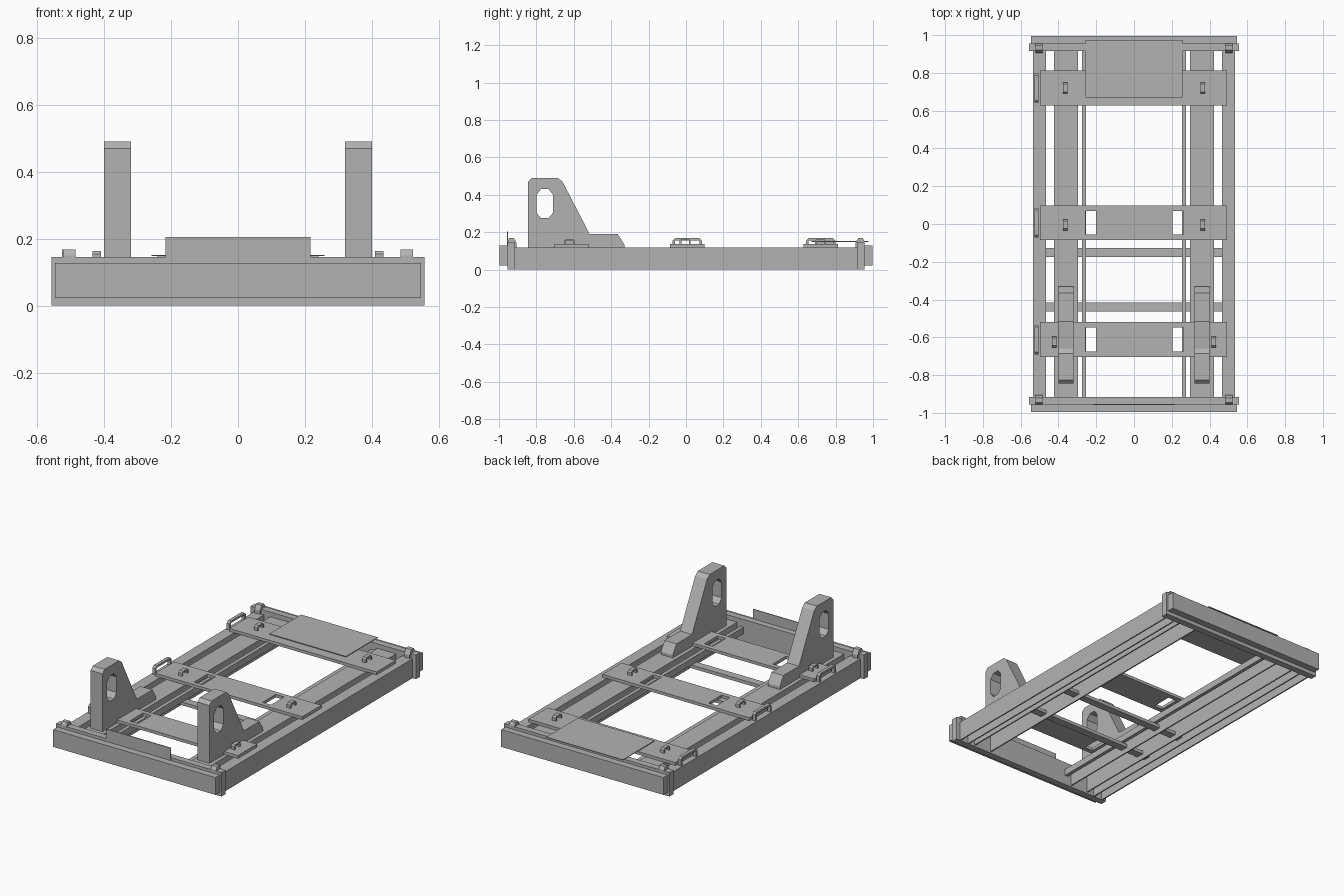
import bpy
import bmesh
from mathutils import Matrix

if "Cube" in bpy.data.objects:
    bpy.data.objects.remove(bpy.data.objects["Cube"], do_unlink=True)

steel = bpy.data.materials.new("steel_grey")
steel.use_nodes = True
COLOUR = (0.45, 0.45, 0.45, 1)
steel.diffuse_color = COLOUR
steel.node_tree.nodes["Principled BSDF"].inputs["Base Color"].default_value = COLOUR

# Each axis gives the extrusion direction; outlines use the other two axes
AXES = {
    "x": Matrix(((0, 0, 1), (1, 0, 0), (0, 1, 0))),
    "y": Matrix(((1, 0, 0), (0, 0, -1), (0, 1, 0))),
    "z": Matrix.Identity(3),
}


def prism(name, outlines, axis, low, high):
    """Extrude a closed outline, with optional hole outlines, along an axis."""
    curve = bpy.data.curves.new(name, "CURVE")
    curve.dimensions = "2D"
    curve.fill_mode = "BOTH"
    curve.extrude = (high - low) / 2
    for points in outlines:
        spline = curve.splines.new("POLY")
        spline.points.add(len(points) - 1)
        for p, (u, v) in zip(spline.points, points):
            p.co = (u, v, 0, 1)
        spline.use_cyclic_u = True
    temp = bpy.data.objects.new(name + "_outline", curve)
    bpy.context.collection.objects.link(temp)
    bpy.context.view_layer.update()
    graph = bpy.context.evaluated_depsgraph_get()
    mesh = bpy.data.meshes.new_from_object(temp.evaluated_get(graph))
    bpy.data.objects.remove(temp, do_unlink=True)
    bpy.data.curves.remove(curve)
    matrix = AXES[axis].to_4x4()
    matrix["xyz".index(axis)][3] = (low + high) / 2
    bm = bmesh.new()
    bm.from_mesh(mesh)
    bm.transform(matrix)
    bmesh.ops.remove_doubles(bm, verts=bm.verts, dist=1e-5)
    bmesh.ops.recalc_face_normals(bm, faces=bm.faces)
    bm.to_mesh(mesh)
    bm.free()
    mesh.name = name
    mesh.materials.clear()
    mesh.materials.append(steel)
    mesh.shade_flat()
    obj = bpy.data.objects.new(name, mesh)
    bpy.context.collection.objects.link(obj)
    return obj


def rect(u0, u1, v0, v1):
    return [(u0, v0), (u1, v0), (u1, v1), (u0, v1)]


def box(name, x0, x1, y0, y1, z0, z1):
    return prism(name, [rect(x0, x1, y0, y1)], "z", z0, z1)


def channel(u0, u1, z0, z1, t):
    """Outline of a channel that opens downward."""
    return [(u0, z0), (u0, z1), (u1, z1), (u1, z0),
            (u1 - t, z0), (u1 - t, z1 - t), (u0 + t, z1 - t), (u0 + t, z0)]


RAIL_TOP, DECK_TOP, END = 0.118, 0.136, 0.915

# Lengthwise rails, lifting lugs and end clamps on both sides
lug = [(-0.845, 0.1), (-0.845, 0.47), (-0.825, 0.49), (-0.685, 0.49), (-0.66, 0.47),
       (-0.515, 0.19), (-0.365, 0.19), (-0.33, 0.135), (-0.33, 0.1)]
eye = [(-0.8, 0.305), (-0.8, 0.4), (-0.775, 0.43), (-0.735, 0.43),
       (-0.71, 0.4), (-0.71, 0.305), (-0.735, 0.275), (-0.775, 0.275)]
for side, s in (("right", -1), ("left", 1)):
    def span(a, b):
        return sorted((s * a, s * b))

    prism(f"outer_rail_{side}", [channel(*span(0.465, 0.534), 0, RAIL_TOP, 0.008)],
          "y", -END, END)
    prism(f"inner_rail_{side}", [channel(*span(0.297, 0.423), 0.01, RAIL_TOP, 0.008)],
          "y", -END, END)
    box(f"thin_rail_{side}", *span(0.253, 0.275), -END, END, 0.06, 0.1)
    prism(f"lifting_lug_{side}", [lug, eye], "x", *span(0.32, 0.4))
    for end, e in (("front", -1), ("back", 1)):
        hook = [(e * 0.955, 0.1), (e * 0.955, 0.15), (e * 0.945, 0.168),
                (e * 0.92, 0.168), (e * 0.905, 0.14), (e * 0.905, 0.1)]
        prism(f"{end}_clamp_{side}", [hook], "x", *span(0.485, 0.522))

# End beams with bumpers
for end, e in (("front", -1), ("back", 1)):
    box(f"{end}_end_beam", -0.557, 0.557, *sorted((e * 0.915, e * 0.955)), 0, 0.146)
    box(f"{end}_bumper", -0.546, 0.546, *sorted((e * 0.955, e * 0.996)), 0.023, 0.128)

# Upright tab on the front beam, thin cover at the back
box("front_tab", -0.217, 0.217, -0.957, -0.952, 0.13, 0.205)
box("back_cover", -0.258, 0.258, 0.67, 0.975, 0.148, 0.152)
box("cover_support", -0.24, 0.24, 0.69, 0.79, DECK_TOP, 0.148)

# Low cross bars between the rails
for i, y in enumerate((-0.15, -0.44)):
    box(f"cross_bar_{i + 1}", -0.466, 0.466, y - 0.024, y + 0.024, 0.04, 0.06)


def bridge(name, y, half, x0, x1, top, t):
    """Small bent bar standing on two feet."""
    arch = [(y - half, 0.11), (y - half, top - t), (y - half + t, top),
            (y + half - t, top), (y + half, top - t), (y + half, 0.11),
            (y + half - t, 0.11), (y + half - t, top - t),
            (y - half + t, top - t), (y - half + t, 0.11)]
    prism(name, [arch], "x", x0, x1)


# Cross plates with slots, staples and a handle at one end
for place, y, slotted, staple_x in (("front", -0.612, True, 0.422),
                                    ("middle", 0.007, True, 0.364),
                                    ("back", 0.72, False, 0.364)):
    outlines = [rect(-0.498, 0.492, y - 0.092, y + 0.092)]
    if slotted:
        for x in (-0.228, 0.233):
            outlines.append(rect(x - 0.028, x + 0.028, y - 0.063, y + 0.063))
    prism(f"{place}_cross_plate", outlines, "z", RAIL_TOP, DECK_TOP)
    staple_y = y - 0.012 if slotted else y
    for side, s in (("right", -1), ("left", 1)):
        bridge(f"{place}_staple_{side}", staple_y, 0.029,
               s * staple_x - 0.013, s * staple_x + 0.013, 0.164, 0.009)
    bridge(f"{place}_handle", y, 0.078, -0.526, -0.506, 0.168, 0.012)
